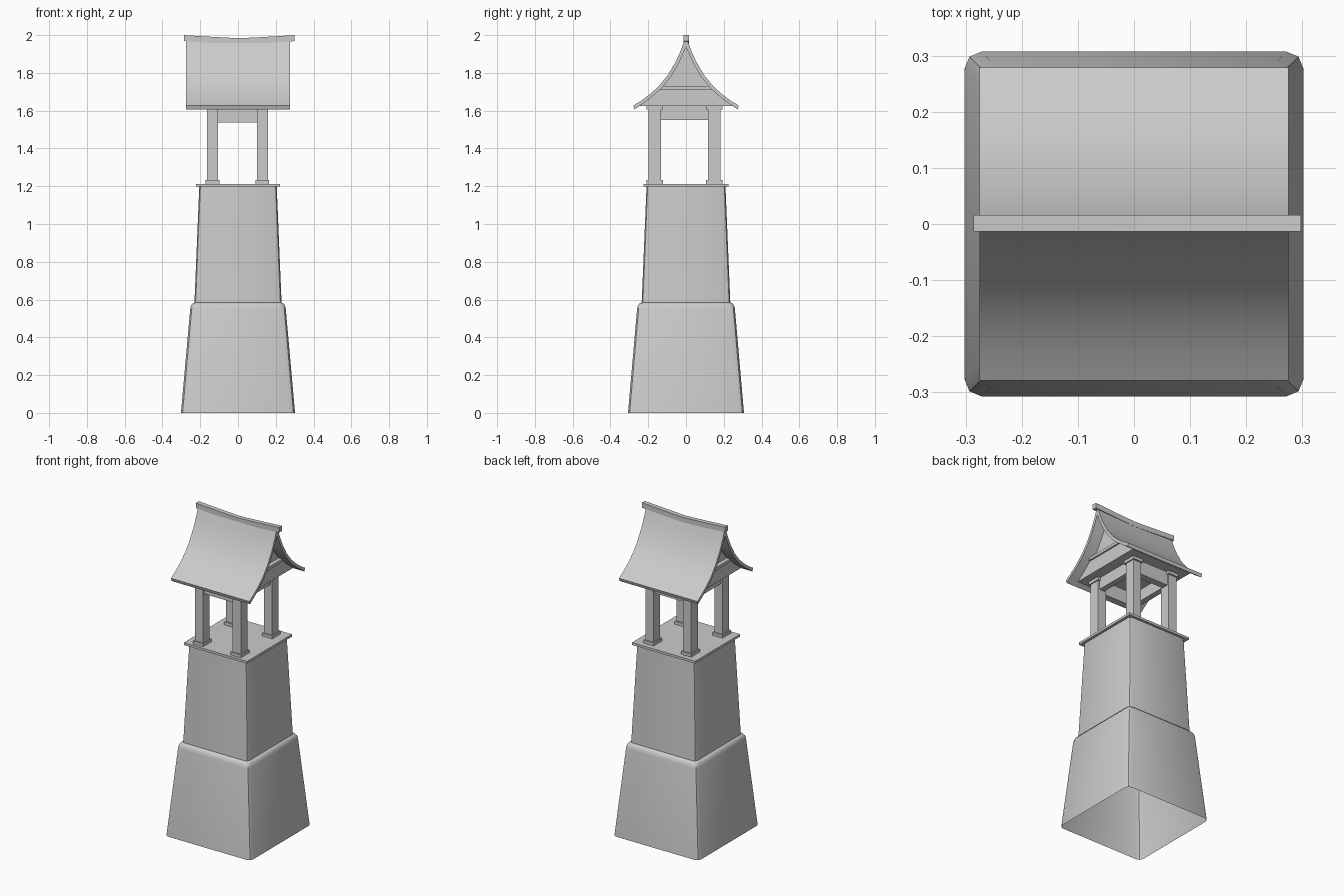
import bpy, bmesh, math
from mathutils import Vector

cube = bpy.data.objects.get("Cube")
if cube:
    bpy.data.objects.remove(cube, do_unlink=True)

grey = bpy.data.materials.new("stone grey")
grey.use_nodes = True
grey.diffuse_color = (0.6, 0.6, 0.6, 1)
grey.node_tree.nodes["Principled BSDF"].inputs["Base Color"].default_value = (0.6, 0.6, 0.6, 1)


def finish(name, bm, smooth=False):
    bmesh.ops.recalc_face_normals(bm, faces=bm.faces)
    mesh = bpy.data.meshes.new(name)
    bm.to_mesh(mesh)
    bm.free()
    mesh.materials.append(grey)
    obj = bpy.data.objects.new(name, mesh)
    bpy.context.collection.objects.link(obj)
    if smooth:
        bpy.ops.object.select_all(action='DESELECT')
        obj.select_set(True)
        bpy.context.view_layer.objects.active = obj
        bpy.ops.object.shade_smooth_by_angle(angle=math.radians(35))
    return obj


def box(name, x, y, z):
    """Box from (min, max) pairs."""
    bm = bmesh.new()
    bmesh.ops.create_cube(bm, size=1)
    for v in bm.verts:
        v.co = [(a + b) / 2 + c * (b - a) for (a, b), c in zip((x, y, z), v.co)]
    return finish(name, bm)


def loft(name, rings, cap=False, smooth=False):
    """Skin closed rings of points."""
    bm = bmesh.new()
    loops = [[bm.verts.new(p) for p in ring] for ring in rings]
    for a, b in zip(loops, loops[1:]):
        for i in range(len(a)):
            j = (i + 1) % len(a)
            bm.faces.new((a[i], a[j], b[j], b[i]))
    if cap:
        bm.faces.new(loops[0])
        bm.faces.new(loops[-1])
    return finish(name, bm, smooth)


def rounded_ring(hx, hy, z, r):
    ring = []
    for k, (sx, sy) in enumerate(((1, 1), (-1, 1), (-1, -1), (1, -1))):
        for step in range(3):
            a = math.radians(90 * k + 45 * step)
            ring.append((sx * (hx - r) + r * math.cos(a), sy * (hy - r) + r * math.sin(a), z))
    return ring


# Tower: two tapering stages with a rounded shoulder, open underneath
loft("tower_base", [rounded_ring(*p) for p in (
    (0.302, 0.307, 0, 0.03), (0.253, 0.259, 0.55, 0.028), (0.249, 0.255, 0.568, 0.027),
    (0.24, 0.246, 0.58, 0.025), (0.228, 0.233, 0.584, 0.022))], smooth=True)
loft("tower_upper", [rounded_ring(*p) for p in (
    (0.231, 0.235, 0.575, 0.022), (0.205, 0.209, 1.2, 0.02))], smooth=True)
box("platform", (-0.222, 0.222), (-0.226, 0.224), (1.198, 1.213))

# Four posts with plinths and capitals
CX, CY = -0.003, -0.008
for sx, side in ((-1, "right"), (1, "left")):
    for sy, end in ((-1, "front"), (1, "back")):
        x, y = CX + sx * 0.132, CY + sy * 0.157
        for part, w, d, z in (("post", 0.029, 0.033, (1.21, 1.61)),
                              ("plinth", 0.036, 0.043, (1.21, 1.232)),
                              ("capital", 0.036, 0.043, (1.605, 1.627))):
            box(f"{end}_{side}_{part}", (x - w, x + w), (y - d, y + d), z)

# Beams joining the posts
for s, end in ((-1, "front"), (1, "back")):
    y = CY + s * 0.157
    box(f"{end}_beam", (CX - 0.132, CX + 0.132), (y - 0.022, y + 0.022), (1.538, 1.627))
for s, side in ((-1, "right"), (1, "left")):
    x = CX + s * 0.132
    box(f"{side}_beam", (x - 0.018, x + 0.018), (CY - 0.157, CY + 0.157), (1.55, 1.627))

# Curved roof profile, eave to ridge
slope = [Vector(p) for p in ((0.279, 1.627), (0.237, 1.653), (0.19, 1.688), (0.142, 1.732),
                             (0.095, 1.79), (0.053, 1.862), (0.028, 1.918), (0.008, 1.972))]
under = []
for i, p in enumerate(slope):
    t = slope[min(i + 1, len(slope) - 1)] - slope[max(i - 1, 0)]
    under.append(p - Vector((t.y, -t.x)).normalized() * 0.018)
under[0] = Vector((0.272, 1.607))
under[-1] = Vector((0, 1.935))
for s, end in ((-1, "front"), (1, "back")):
    section = slope + [Vector((0, 1.972))] + under[::-1]
    loft(f"{end}_roof", [[(x, s * p.x, p.y) for p in section] for x in (-0.275, 0.275)],
         cap=True, smooth=True)

# Gable infill below the roof: wide lower block, tie beam, recessed triangle
def infill(name, half_x, outline):
    ring = outline + [(-y, z) for y, z in outline[::-1]]
    loft(name, [[(x, y, z) for y, z in ring] for x in (-half_x, half_x)], cap=True)


infill("ceiling_block", 0.215, [(0.243, 1.624), (0.243, 1.635), (0.19, 1.675), (0.15, 1.713)])
infill("gable_tie", 0.225, [(0.155, 1.712), (0.137, 1.73)])
infill("gable_wall", 0.2, [(0.137, 1.729), (0.09, 1.785), (0.048, 1.857), (0.008, 1.94)])

# Ridge cap sagging toward the middle
rings = []
for i in range(13):
    u = i / 6 - 1
    top = 1.984 + 0.016 * abs(u) ** 1.2
    rings.append([(0.006 + u * 0.292, y, z) for y, z in (
        (-0.013, top - 0.032), (0.016, top - 0.032), (0.016, top), (-0.013, top))])
loft("ridge_cap", rings, cap=True)
